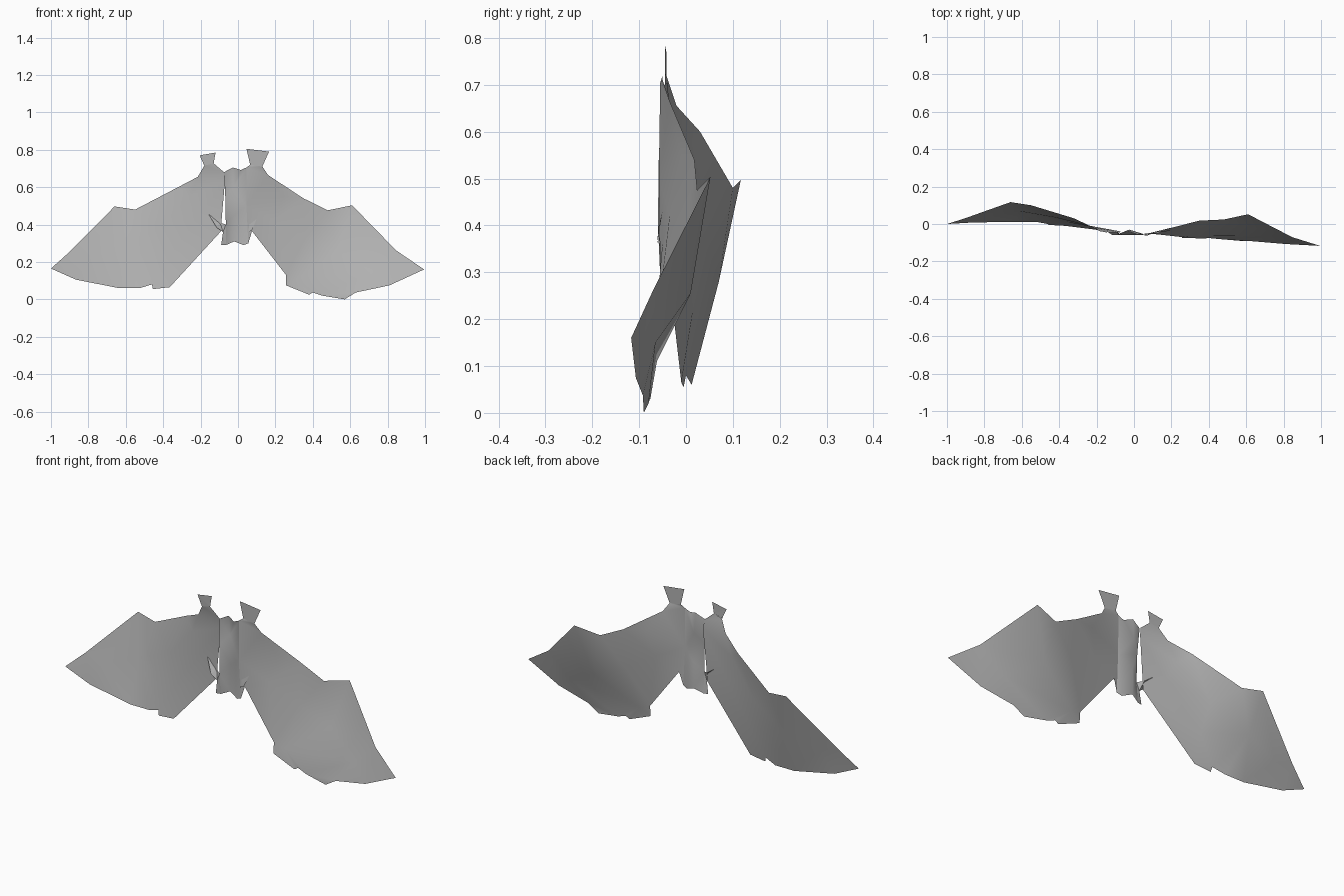
import bpy
from mathutils import Vector
from mathutils.geometry import delaunay_2d_cdt

membrane = bpy.data.materials.new("membrane grey")
membrane.diffuse_color = (0.45, 0.45, 0.45, 1)


def sheet(name, outline, inner=(), creases=(), smooth=True):
    """Thin sheet: triangulate an outline in the x-z plane and bend it in y."""
    pts = list(outline) + list(inner)
    n = len(outline)
    edges = [(i, (i + 1) % n) for i in range(n)]
    edges += [(n + a, n + b) for a, b in creases]
    flat = [Vector((p[0], p[2])) for p in pts]
    verts, _, faces, orig, _, _ = delaunay_2d_cdt(flat, edges, [], 1, 1e-5)
    co = []
    for v, o in zip(verts, orig):
        if o:
            y = pts[o[0]][1]
        else:
            y = min(pts, key=lambda p: (p[0] - v.x) ** 2 + (p[2] - v.y) ** 2)[1]
        co.append((v.x, y, v.y))
    me = bpy.data.meshes.new(name)
    me.from_pydata(co, [], faces)
    me.materials.append(membrane)
    for p in me.polygons:
        p.use_smooth = smooth
    ob = bpy.data.objects.new(name, me)
    bpy.context.collection.objects.link(ob)
    return ob


# left wing, from the tip along the leading edge, down the body, back along the hem
sheet("left_wing", [
    (-.865, .008, .105), (-.635, .012, .06), (-.525, .012, .06), (-.46, .0, .08),
    (-.455, -.005, .055), (-.365, -.01, .065), (-.09, -.045, .365),
    (-.088, -.045, .42), (-.07, -.04, .63), (-.075, -.045, .68), (-.13, -.045, .727),
    (-.18, -.04, .715), (-.215, -.02, .655), (-.32, .03, .60),
    (-.55, .10, .48), (-.66, .117, .497), (-.905, .03, .25), (-1, 0, .165)],
    [(-.62, .07, .28), (-.42, .035, .38), (-.38, .015, .22), (-.2, -.02, .45),
     (-.8, .03, .22), (-.26, -.005, .55)])

# right wing with a folded pocket near its hem
sheet("right_wing", [
    (.055, -.055, .30), (.075, -.05, .365), (.257, -.07, .13), (.257, -.075, .075),
    (.38, -.077, .025), (.40, -.075, .037), (.45, -.08, .02), (.57, -.09, 0),
    (.63, -.092, .037), (.81, -.107, .075), (.995, -.117, .16), (.845, -.07, .262),
    (.61, .052, .503), (.48, .024, .476), (.35, .018, .54), (.16, -.035, .665),
    (.13, -.05, .71), (.065, -.05, .72), (.045, -.055, .705), (.045, -.058, .5)],
    [(.53, .01, .255), (.715, -.065, .15), (.315, -.062, .11),
     (.36, -.005, .33), (.2, -.035, .42), (.24, -.01, .55)],
    [(0, 1), (1, 2), (2, 0)])

# ears: flat upright plates
sheet("left_ear", [(-.18, -.042, .715), (-.13, -.045, .727), (-.12, -.045, .785),
                   (-.205, -.042, .77)], smooth=False)
sheet("right_ear", [(.065, -.05, .72), (.13, -.05, .71), (.166, -.05, .79),
                    (.045, -.05, .805)], smooth=False)

# body: narrow ridged panel with a notched bottom
sheet("body", [
    (-.065, -.05, .29), (-.02, -.035, .31), (.03, -.05, .29), (.055, -.055, .30),
    (.045, -.058, .5), (.045, -.055, .705), (.015, -.055, .692), (-.027, -.04, .705),
    (-.075, -.05, .68), (-.068, -.058, .55), (-.065, -.06, .40)],
    [(-.02, -.032, .45), (-.025, -.03, .6)])

# small feet flaps at the body's lower corners
sheet("left_foot", [(-.09, -.055, .29), (-.065, -.05, .29), (-.065, -.06, .40),
                    (-.095, -.04, .41), (-.157, -.03, .455), (-.115, -.06, .385),
                    (-.08, -.058, .36)], smooth=False)
sheet("right_foot", [(.055, -.062, .36), (.075, -.06, .37), (.1, -.05, .43),
                     (.06, -.058, .40)], smooth=False)
